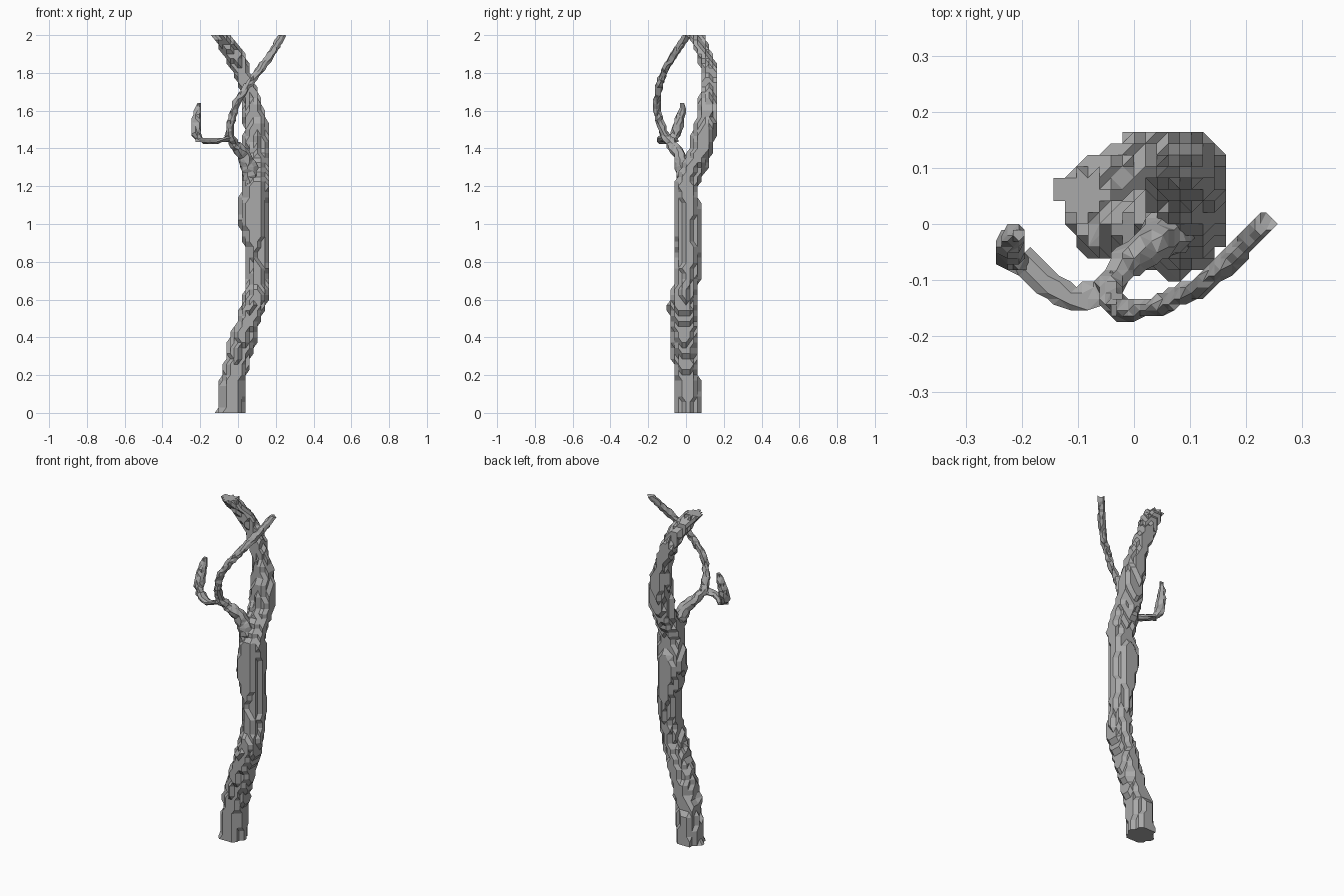
import bpy, bmesh, math
from mathutils import Vector, noise

cube = bpy.data.objects.get("Cube")
if cube:
    bpy.data.objects.remove(cube)

bark = bpy.data.materials.new("grey bark")
bark.use_nodes = True
GREY = (0.4, 0.4, 0.4, 1)
bark.diffuse_color = GREY
bark.node_tree.nodes["Principled BSDF"].inputs["Base Color"].default_value = GREY

STEP = 0.0205  # size of the carving grid


def snap(v, step):
    return round(v / step) * step


def resample(points, spacing):
    """Straight interpolation of (x, y, z, ru, rv) stations at even spacing."""
    out = []
    for a, b in zip(points, points[1:]):
        n = max(1, round((Vector(b[:3]) - Vector(a[:3])).length / spacing))
        out += [[p + (q - p) * i / n for p, q in zip(a, b)] for i in range(n)]
    return out + [list(points[-1])]


def limb(name, points, sides, spacing, step, rough, level=False):
    """Loft elliptical rings along a path and snap them to the grid.
    Level rings stay horizontal, so the limb ends in flat cuts."""
    path = resample(points, spacing)
    bm = bmesh.new()
    rings = []
    for i, (x, y, z, ru, rv) in enumerate(path):
        u, v = Vector((1, 0, 0)), Vector((0, 1, 0))
        if not level:
            t = Vector(path[min(i + 1, len(path) - 1)][:3]) - Vector(path[max(i - 1, 0)][:3])
            t.normalize()
            u = Vector((0.6, 0.8, 0))
            u = (u - t * u.dot(t)).normalized()
            v = t.cross(u)
        ring = []
        for k in range(sides):
            a = math.tau * (k + 0.5) / sides
            c, s = math.cos(a), math.sin(a)
            # long vertical ridges of bark
            r = 1 + rough * noise.noise(Vector((c * 3, s * 3, z * 7)))
            p = Vector((x, y, z)) + u * (c * ru * r) + v * (s * rv * r)
            p.x, p.y = snap(p.x, step), snap(p.y, step)
            p.z = min(p.z if level else snap(p.z, step), 2)
            ring.append(bm.verts.new(p))
        rings.append(ring)
    for a, b in zip(rings, rings[1:]):
        for k in range(sides):
            n = (k + 1) % sides
            bm.faces.new((a[k], a[n], b[n], b[k]))
    bm.faces.new(rings[0][::-1])
    bm.faces.new(rings[-1])
    bmesh.ops.remove_doubles(bm, verts=bm.verts, dist=0.0005)
    bmesh.ops.triangulate(bm, faces=bm.faces)
    bmesh.ops.recalc_face_normals(bm, faces=bm.faces)
    mesh = bpy.data.meshes.new(name)
    bm.to_mesh(mesh)
    bm.free()
    mesh.materials.append(bark)
    obj = bpy.data.objects.new(name, mesh)
    bpy.context.collection.objects.link(obj)
    return obj


# Crooked main trunk, cut flat at both ends
trunk = [
    (-.04, .01, 0, .075, .075), (-.02, .005, .2, .069, .069),
    (.03, -.01, .4, .07, .068), (.085, -.02, .57, .066, .072),
    (.1, 0, .68, .058, .066), (.098, .014, .85, .06, .069),
    (.08, .01, 1.02, .08, .077), (.087, 0, 1.2, .073, .066),
    (.095, .04, 1.3, .072, .069), (.1, .085, 1.4, .07, .062),
    (.098, .1, 1.5, .068, .06), (.085, .112, 1.6, .056, .052),
    (.06, .122, 1.7, .045, .044), (.022, .122, 1.8, .05, .043),
    (-.026, .1, 1.9, .054, .043), (-.092, .052, 2, .044, .043),
]
limb("trunk", trunk, 20, 0.03, STEP, 0.14, level=True)

# Thin front branch that leaves the fork and sweeps up to the left
front_branch = [
    (.08, .005, 1.18, .05, .05), (.06, -.015, 1.3, .045, .045),
    (.03, -.035, 1.37, .034, .034), (-.02, -.075, 1.42, .028, .028),
    (-.045, -.11, 1.47, .024, .024), (-.035, -.145, 1.55, .021, .021),
    (-.01, -.155, 1.64, .019, .019), (.05, -.143, 1.73, .019, .019),
    (.11, -.115, 1.81, .02, .02), (.17, -.07, 1.89, .02, .02),
    (.235, .005, 2, .02, .02),
]
limb("front_branch", front_branch, 8, 0.022, STEP / 2, 0.1)

# Flat side twig
side_twig = [
    (-.03, -.09, 1.46, .02, .018), (-.06, -.125, 1.45, .024, .015),
    (-.11, -.135, 1.44, .024, .013), (-.16, -.1, 1.44, .026, .013),
    (-.205, -.06, 1.445, .028, .014),
]
limb("side_twig", side_twig, 8, 0.022, STEP / 2, 0.1)

# Upturned hook at the end of the twig
hook = [
    (-.195, -.07, 1.44, .017, .017), (-.222, -.055, 1.48, .027, .027),
    (-.222, -.04, 1.53, .027, .027), (-.214, -.022, 1.59, .022, .022),
    (-.207, -.018, 1.64, .009, .009),
]
limb("hook_twig", hook, 8, 0.022, STEP / 2, 0.1)
